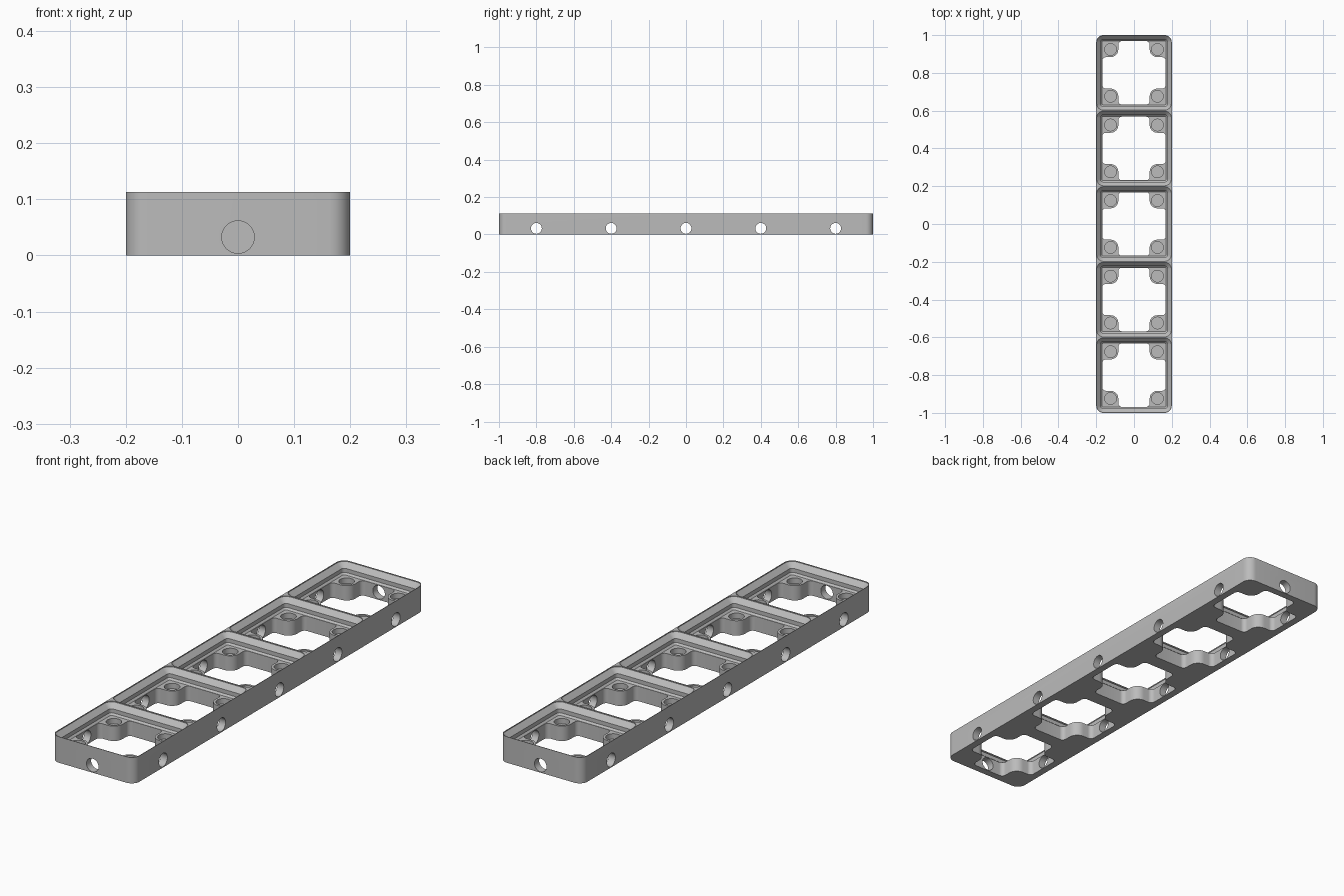
import bpy
import bmesh
import math
from mathutils import Matrix, Vector

if "Cube" in bpy.data.objects:
    bpy.data.objects.remove(bpy.data.objects["Cube"], do_unlink=True)

PITCH = 0.4
HEIGHT = 0.113
FLOOR = 0.0645
CENTRES = [PITCH * i for i in range(-2, 3)]

grey = bpy.data.materials.new("plain grey")
grey.use_nodes = True
colour = (0.5, 0.5, 0.5, 1)
grey.diffuse_color = colour
grey.node_tree.nodes["Principled BSDF"].inputs["Base Color"].default_value = colour


def rounded(corners, steps=8):
    """Round each (x, y, radius) corner of a right-angled outline."""
    out = []
    for i, (x, y, r) in enumerate(corners):
        p = Vector((x, y))
        a = (Vector(corners[i - 1][:2]) - p).normalized()
        b = (Vector(corners[(i + 1) % len(corners)][:2]) - p).normalized()
        for k in range(steps + 1):
            t = math.pi / 2 * k / steps
            out.append(p + r * (a + b - b * math.cos(t) - a * math.sin(t)))
    return out


def rect(hx, hy, r):
    return rounded([(hx, -hy, r), (hx, hy, r), (-hx, hy, r), (-hx, -hy, r)])


def loft(bm, sections, y=0):
    """Skin a closed solid through (outline, z) sections."""
    rings = [[bm.verts.new((p.x, p.y + y, z)) for p in o] for o, z in sections]
    for lo, hi in zip(rings, rings[1:]):
        for i in range(len(lo)):
            bm.faces.new((lo[i - 1], lo[i], hi[i], hi[i - 1]))
    bm.faces.new(rings[0][::-1])
    bm.faces.new(rings[-1])


def cylinder(bm, radius, depth, centre, axis="Z"):
    turn = {"X": Matrix.Rotation(math.pi / 2, 4, "Y"),
            "Y": Matrix.Rotation(math.pi / 2, 4, "X"), "Z": Matrix()}[axis]
    bmesh.ops.create_cone(bm, cap_ends=True, segments=40, radius1=radius, radius2=radius,
                          depth=depth, matrix=Matrix.Translation(centre) @ turn)


def finish(name, bm):
    bmesh.ops.recalc_face_normals(bm, faces=bm.faces)
    mesh = bpy.data.meshes.new(name)
    bm.to_mesh(mesh)
    bm.free()
    mesh.materials.append(grey)
    obj = bpy.data.objects.new(name, mesh)
    bpy.context.collection.objects.link(obj)
    return obj


# Solid body with rounded vertical corners
bm = bmesh.new()
body = rect(0.2, 1.0, 0.038)
loft(bm, [(body, 0), (body, HEIGHT)])
baseplate = finish("baseplate", bm)

# Stepped sockets: lower chamfer, straight wall, upper chamfer, thin rim
pockets = bmesh.new()
profile = [(0.0305, FLOOR), (0.0229, FLOOR + 0.0076), (0.0229, FLOOR + 0.0247),
           (0.0024, FLOOR + 0.0452), (0.0024, HEIGHT + 0.02)]
sections = [(rect(0.2 - d, 0.2 - d, 0.038 - d), z) for d, z in profile]

# Cross-shaped through openings that leave a boss in every corner
openings = bmesh.new()
wall, boss, fillet, nose = 0.168, 0.083, 0.019, 0.041
quarter = [(wall, boss, fillet), (boss, boss, nose), (boss, wall, fillet)]
corners = []
for turn in range(4):
    c, s = [(1, 0), (0, 1), (-1, 0), (0, -1)][turn]
    corners += [(c * x - s * y, s * x + c * y, r) for x, y, r in quarter]
cross = rounded(corners)

# Blind holes in the bosses and round holes through the outer walls
holes = bmesh.new()
for y in CENTRES:
    loft(pockets, sections, y)
    loft(openings, [(cross, -0.02), (cross, FLOOR + 0.01)], y)
    for sx in (-1, 1):
        cylinder(holes, 0.029, 0.1, (sx * 0.2, y, 0.0327), "X")
        for sy in (-1, 1):
            cylinder(holes, 0.031, 0.046, (sx * 0.124, y + sy * 0.124, FLOOR))
for sy in (-1, 1):
    cylinder(holes, 0.029, 0.1, (0, sy, 0.0327), "Y")

# Cut everything out of the body
bpy.context.view_layer.objects.active = baseplate
baseplate.select_set(True)
for name, shape in (("socket_cutter", pockets), ("opening_cutter", openings),
                    ("hole_cutter", holes)):
    cutter = finish(name, shape)
    cutter.hide_render = True
    cut = baseplate.modifiers.new(name, "BOOLEAN")
    cut.operation = "DIFFERENCE"
    cut.solver = "EXACT"
    cut.object = cutter
    bpy.ops.object.modifier_apply(modifier=cut.name)
    bpy.data.objects.remove(cutter, do_unlink=True)

bpy.ops.object.shade_smooth_by_angle(angle=math.radians(30))
